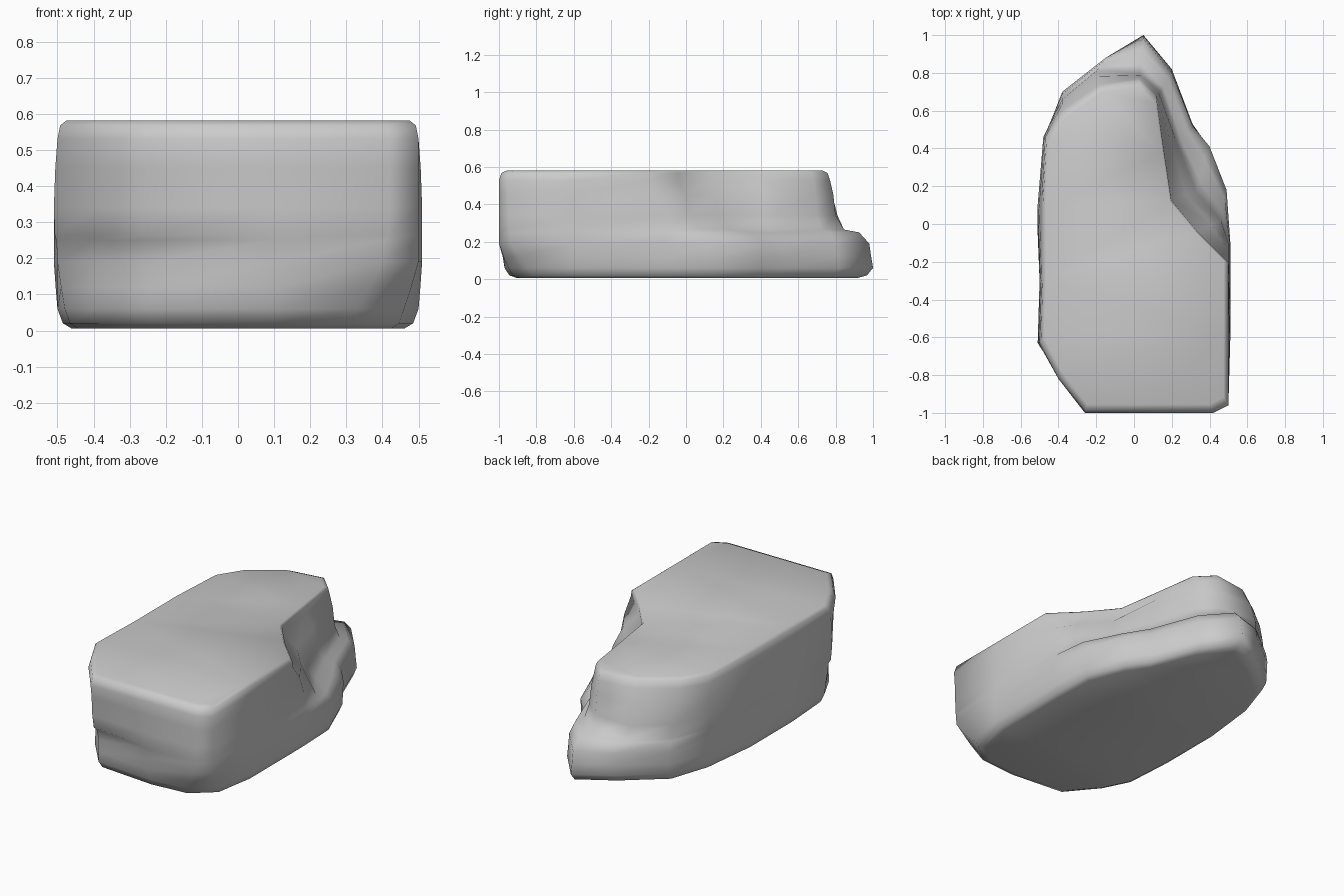
import bpy, bmesh
from mathutils import Vector

if "Cube" in bpy.data.objects:
    bpy.data.objects.remove(bpy.data.objects["Cube"])

# Matching outlines of the boulder, counter-clockwise from the front left corner
TOP = [(-.26, -1), (.1, -1), (.42, -1), (.5, -.96), (.5, -.6), (.5, -.2),
       (.34, -.04), (.2, .13), (.16, .4), (.12, .68), (.03, .77), (-.18, .74),
       (-.38, .6), (-.47, .46), (-.49, .1), (-.49, -.3), (-.5, -.63), (-.4, -.82)]
MID = [(-.27, -.97), (.1, -1), (.42, -1), (.5, -.95), (.51, -.6), (.5, -.1),
       (.46, .02), (.33, .17), (.23, .42), (.14, .7), (.03, .8), (-.2, .81),
       (-.38, .66), (-.48, .46), (-.51, .1), (-.5, -.3), (-.51, -.63), (-.4, -.79)]
LOW = [(-.25, -.94), (.1, -.99), (.4, -1), (.5, -.94), (.51, -.6), (.51, -.1),
       (.49, .18), (.4, .41), (.31, .52), (.2, .8), (.05, .98), (-.15, .88),
       (-.38, .7), (-.47, .46), (-.51, -.05), (-.5, -.3), (-.5, -.6), (-.4, -.75)]
BASE = [(-.25, -.94), (.1, -.97), (.33, -.95), (.46, -.84), (.5, -.6), (.5, -.1),
        (.49, .17), (.4, .4), (.31, .53), (.2, .82), (.05, 1), (-.15, .88),
        (-.38, .69), (-.46, .45), (-.5, .1), (-.5, -.3), (-.48, -.6), (-.4, -.76)]

# Height, two outlines, blend between them, inset scale
RINGS = [(0.005, BASE, BASE, 0, .92), (.02, BASE, BASE, 0, .97),
         (.06, BASE, BASE, 0, 1), (.12, BASE, LOW, .5, 1.0),
         (.19, LOW, LOW, 0, 1), (.25, LOW, MID, .3, 1), (.265, LOW, MID, .75, 1),
         (.34, MID, MID, 0, 1), (.45, MID, TOP, .4, 1), (.53, TOP, TOP, 0, 1),
         (.568, TOP, TOP, 0, .985), (.582, TOP, TOP, 0, .95)]
CENTRE = Vector((0, -.1))


def ring(bm, z, a, b, t, s):
    verts = []
    for p, q in zip(a, b):
        v = CENTRE + (Vector(p).lerp(Vector(q), t) - CENTRE) * s
        verts.append(bm.verts.new((v.x, v.y, z)))
    return verts


# Boulder lofted through the rings, with flat top and underside
bm = bmesh.new()
rings = [ring(bm, *r) for r in RINGS]
n = len(TOP)
for lo, hi in zip(rings, rings[1:]):
    for i in range(n):
        j = (i + 1) % n
        bm.faces.new((lo[i], lo[j], hi[j], hi[i]))
caps = [bm.faces.new(rings[0][::-1]), bm.faces.new(rings[-1])]
bmesh.ops.triangulate(bm, faces=caps)
bmesh.ops.recalc_face_normals(bm, faces=bm.faces)
for f in bm.faces:
    f.smooth = True
mesh = bpy.data.meshes.new("boulder")
bm.to_mesh(mesh)
bm.free()
boulder = bpy.data.objects.new("boulder", mesh)
bpy.context.collection.objects.link(boulder)
